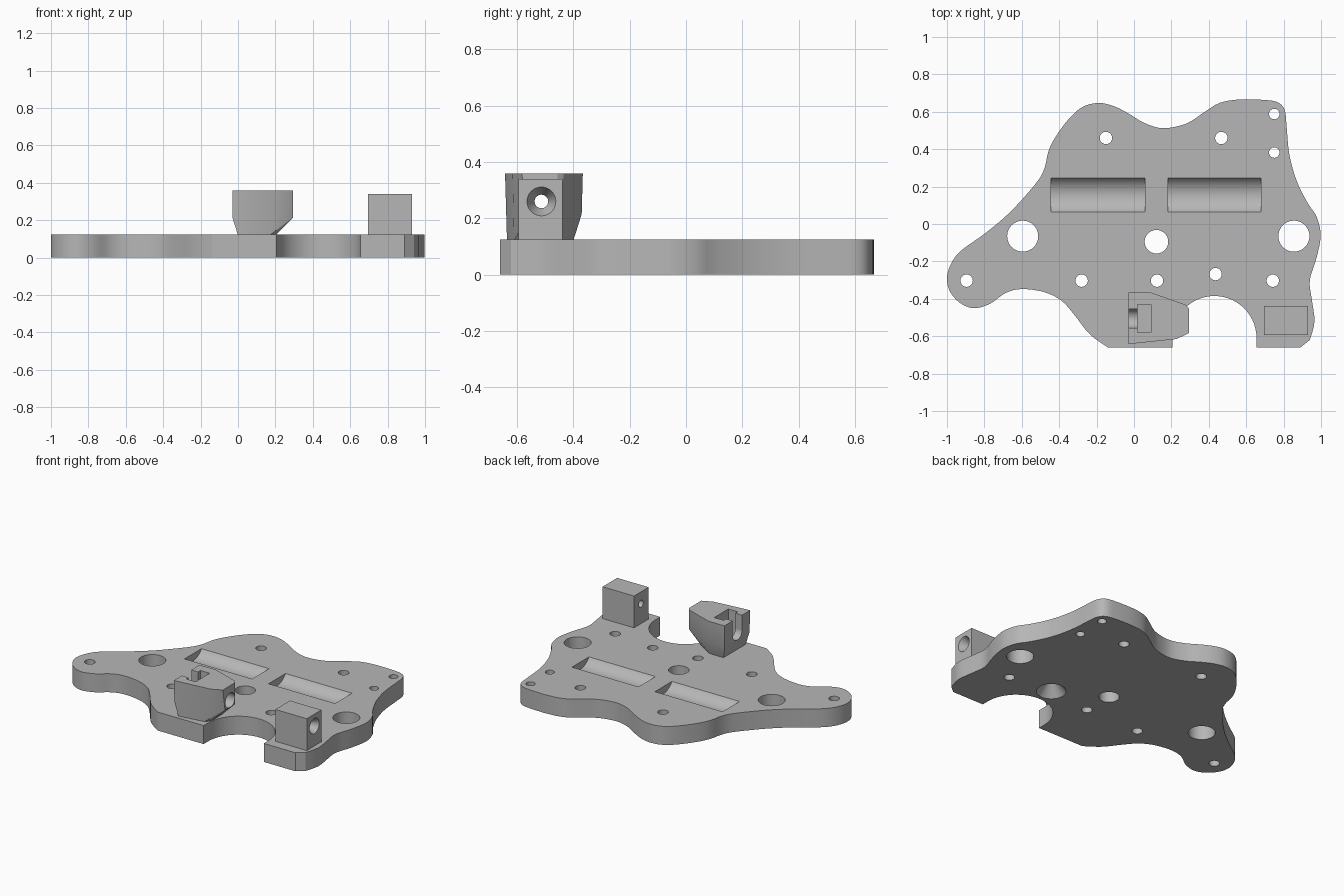
import bpy, bmesh, math
from mathutils import Vector, Matrix

cube = bpy.data.objects.get("Cube")
if cube:
    bpy.data.objects.remove(cube, do_unlink=True)

# Single grey plastic
grey = bpy.data.materials.new("grey plastic")
grey.use_nodes = True
colour = (0.47, 0.47, 0.47, 1)
grey.diffuse_color = colour
grey.node_tree.nodes["Principled BSDF"].inputs["Base Color"].default_value = colour

TOP = 0.125


def finish(name, bm):
    bmesh.ops.recalc_face_normals(bm, faces=bm.faces[:])
    mesh = bpy.data.meshes.new(name)
    bm.to_mesh(mesh)
    bm.free()
    obj = bpy.data.objects.new(name, mesh)
    mesh.materials.append(grey)
    bpy.context.collection.objects.link(obj)
    return obj


def prism(name, outline, low, high):
    """Vertical prism over a closed outline."""
    bm = bmesh.new()
    face = bm.faces.new([bm.verts.new((x, y, low)) for x, y in outline])
    grown = bmesh.ops.extrude_face_region(bm, geom=[face])["geom"]
    verts = [v for v in grown if isinstance(v, bmesh.types.BMVert)]
    bmesh.ops.translate(bm, verts=verts, vec=(0, 0, high - low))
    return finish(name, bm)


def box(name, xs, ys, zs):
    (a, b), (c, d) = xs, ys
    return prism(name, [(a, c), (b, c), (b, d), (a, d)], *zs)


def cone(name, centre, r1, r2, depth, axis="Z", sides=40):
    bm = bmesh.new()
    turn = Matrix.Rotation(math.pi / 2, 4, "Y") if axis == "X" else Matrix()
    bmesh.ops.create_cone(bm, cap_ends=True, segments=sides, radius1=r1, radius2=r2,
                          depth=depth, matrix=Matrix.Translation(centre) @ turn)
    return finish(name, bm)


def cut(target, cutters):
    """Subtract each cutter from the target, then discard it."""
    bpy.context.view_layer.objects.active = target
    for cutter in cutters:
        cutter.hide_render = True
        mod = target.modifiers.new("cut", "BOOLEAN")
        mod.operation, mod.solver, mod.object = "DIFFERENCE", "EXACT", cutter
        bpy.ops.object.modifier_apply(modifier=mod.name)
        bpy.data.objects.remove(cutter, do_unlink=True)


def smooth_path(points, steps=4):
    """Catmull-Rom curve through the points."""
    pts = [Vector(p) for p in points]
    pts = [pts[0]] + pts + [pts[-1]]
    path = []
    for a, b, c, d in zip(pts, pts[1:], pts[2:], pts[3:]):
        for i in range(steps):
            t = i / steps
            path.append(b + (c - a) * t / 2 + (a * 2 - b * 5 + c * 4 - d) * t * t / 2
                        + (b * 3 - a - c * 3 + d) * t ** 3 / 2)
    return path + [pts[-1]]


# Base plate: flowing edge, straight front feet and a round front notch
edge = smooth_path([
    (.94, -.62), (.965, -.52), (.95, -.4), (.94, -.3), (.976, -.18), (.998, -.06),
    (.976, .04), (.93, .11), (.87, .23), (.83, .375), (.815, .535), (.805, .61),
    (.77, .65), (.7, .663), (.565, .666), (.457, .647), (.37, .594), (.28, .537),
    (.158, .512), (.056, .54), (-.035, .594), (-.11, .631), (-.19, .647),
    (-.275, .626), (-.35, .56), (-.42, .465), (-.457, .39), (-.48, .294),
    (-.527, .214), (-.666, .06), (-.8, -.053), (-.933, -.15), (-.99, -.24),
    (-.997, -.326), (-.95, -.406), (-.864, -.45), (-.773, -.428), (-.687, -.369),
    (-.6, -.348), (-.48, -.364), (-.388, -.41), (-.318, -.487), (-.238, -.588),
    (-.14, -.66)])
notch = [(.43 - .225 * math.cos(math.pi * i / 28), -.61 + .225 * math.sin(math.pi * i / 28))
         for i in range(29)]
outline = list(edge) + [(.205, -.66)] + notch + [(.655, -.66), (.89, -.66)]
plate = prism("base_plate", outline, 0, TOP)

# Through holes grouped by radius
holes = {
    .033: [(-.15, .46), (.467, .46), (-.895, -.303), (-.28, -.303),
           (.123, -.303), (.436, -.268), (.742, -.303)],
    .028: [(.75, .588), (.75, .382)],
    .083: [(-.595, -.065), (.855, -.065)],
    .063: [(.12, -.095)],
}
cutters = [cone("hole_cutter", (x, y, TOP / 2), r, r, .4)
           for r, spots in holes.items() for x, y in spots]
# Countersink under one screw hole
cutters.append(cone("countersink_cutter", (.436, -.268, .03), .1, .033, .08))
# Two rounded troughs in the top
for left, right in ((-.445, .06), (.183, .68)):
    cutters.append(cone("trough_cutter", ((left + right) / 2, .155, TOP + .06),
                        .109, .109, right - left, "X", 48))
cut(plate, cutters)

# Clamp block with a countersunk cross hole
BORE_Y, BORE_Z = -.513, .26
block = box("clamp_block", (.695, .93), (-.594, -.438), (TOP - .01, .34))
cut(block, [cone("bore_cutter", (.81, BORE_Y, BORE_Z), .024, .024, .5, "X"),
            cone("bore_sink_cutter", (.905, BORE_Y, BORE_Z), .022, .056, .07, "X")])

# Flared nut tower: hull of the top outline, the side corners and a narrower foot
corners = [(x, y, .36) for x, y in (
    (-.03, -.366), (.09, -.366), (.28, -.433), (.295, -.455),
    (.295, -.583), (.227, -.615), (-.03, -.642))]
corners += [(-.03, -.37, .215), (-.03, -.635, .215), (.09, -.37, .215),
            (.295, -.455, .215), (.295, -.56, .215)]
corners += [(x, y, TOP - .005) for x, y in (
    (0, -.4), (.1, -.4), (.2, -.46), (.2, -.58), (.17, -.61), (0, -.635))]
bm = bmesh.new()
hull = bmesh.ops.convex_hull(bm, input=[bm.verts.new(c) for c in corners])
bmesh.ops.delete(bm, geom=list({v for v in hull["geom_interior"]}), context="VERTS")
bmesh.ops.dissolve_limit(bm, angle_limit=.01, verts=bm.verts[:], edges=bm.edges[:])
tower = finish("nut_tower", bm)

# Nut pocket, open slot above the bore, and the bore itself
cut(tower, [cone("tower_bore_cutter", (.13, -.505, BORE_Z), .05, .05, .6, "X"),
            box("slot_cutter", (-.1, .03), (-.555, -.455), (BORE_Z, .5)),
            box("nut_pocket_cutter", (.02, .09), (-.58, -.43), (.185, .5))])

# Smooth the curved walls, keep edges sharp
for obj in (plate, block, tower):
    bpy.ops.object.select_all(action="DESELECT")
    obj.select_set(True)
    bpy.context.view_layer.objects.active = obj
    bpy.ops.object.shade_smooth_by_angle(angle=math.radians(22))
